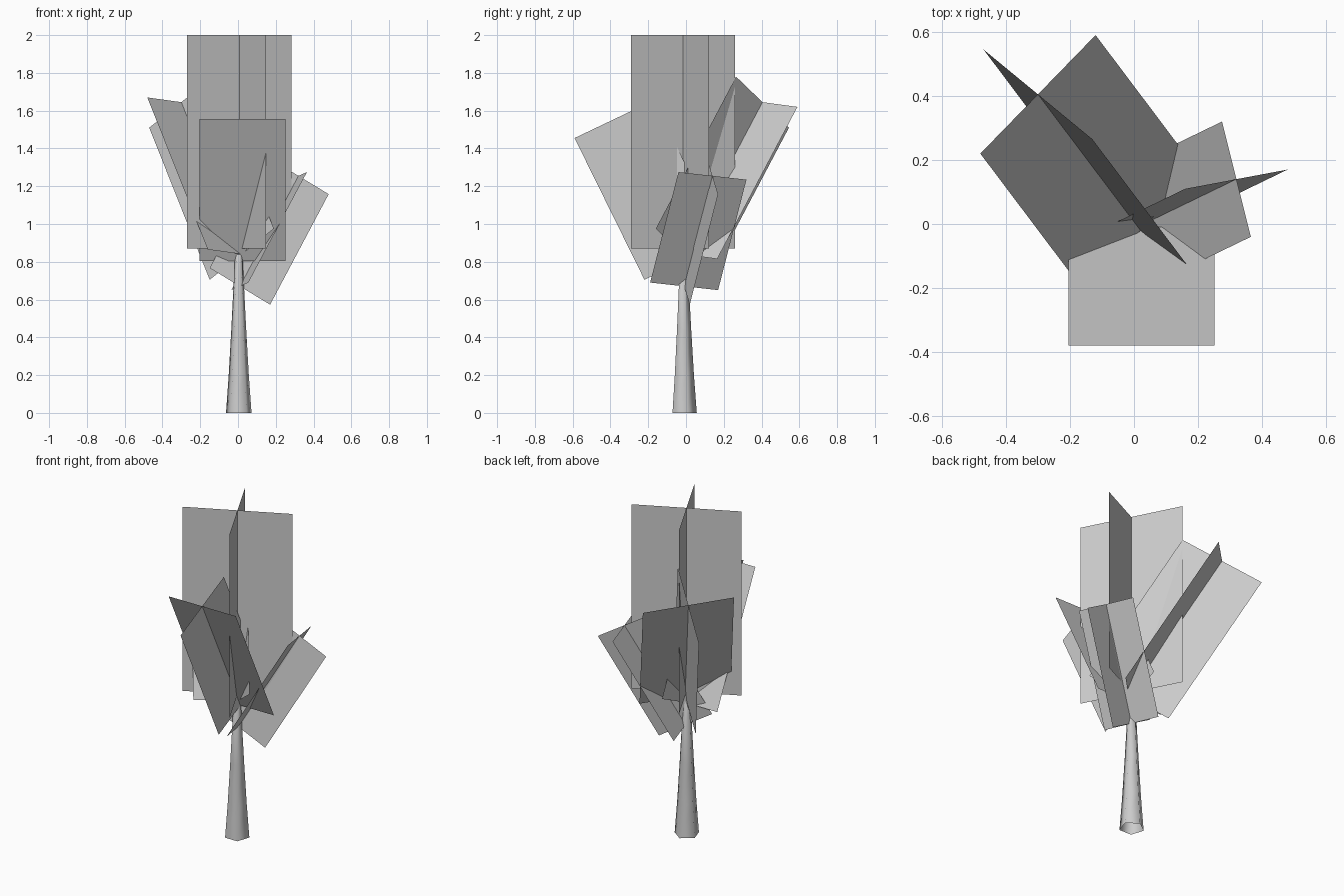
import bpy, bmesh
from math import cos, sin, pi
from mathutils import Vector

if "Cube" in bpy.data.objects:
    bpy.data.objects.remove(bpy.data.objects["Cube"])


def add_object(name, bm, smooth=False):
    mesh = bpy.data.meshes.new(name)
    bm.to_mesh(mesh)
    bm.free()
    for p in mesh.polygons:
        p.use_smooth = smooth
    obj = bpy.data.objects.new(name, mesh)
    bpy.context.collection.objects.link(obj)
    return obj


def crossed_cards(name, top, half_a, half_b, axis):
    """Two rectangles crossing along the line from top to top + axis."""
    top, axis = Vector(top), Vector(axis)
    bm = bmesh.new()
    for half in (Vector(half_a), Vector(half_b)):
        corners = (top - half, top + half, top + half + axis, top - half + axis)
        bm.faces.new([bm.verts.new(c) for c in corners])
    return add_object(name, bm)


# Trunk: five-sided, slightly flared at the foot
bm = bmesh.new()
rings = []
for z, r in ((0, 0.071), (0.2, 0.056), (0.45, 0.041), (0.83, 0.021), (0.845, 0.012)):
    rings.append([bm.verts.new((0.004 + r * cos(pi / 2 + i * 2 * pi / 5),
                                -0.014 + r * sin(pi / 2 + i * 2 * pi / 5), z))
                  for i in range(5)])
for low, high in zip(rings, rings[1:]):
    for i in range(5):
        j = (i + 1) % 5
        bm.faces.new((low[i], low[j], high[j], high[i]))
bm.faces.new(rings[-1])
add_object("trunk", bm, smooth=True)

# Foliage clumps: top of crossing line, half widths of both cards, line down
crossed_cards("top_foliage", (0.007, -0.015, 2.0),
              (0.14, -0.275, 0), (0.277, 0.136, 0), (0, 0, -1.13))
crossed_cards("back_left_foliage", (-0.30, 0.405, 1.645),
              (0.18, 0.185, -0.025), (0.17, -0.14, 0.135), (0.32, -0.425, -0.805))
crossed_cards("front_foliage", (0.023, -0.38, 1.555),
              (0.228, 0, 0), (0, 0.21, 0.10), (0, 0.37, -0.75))
crossed_cards("right_foliage", (0.32, 0.14, 1.255),
              (0.045, -0.18, 0.02), (0.16, 0.03, -0.097), (-0.31, -0.15, -0.585))
